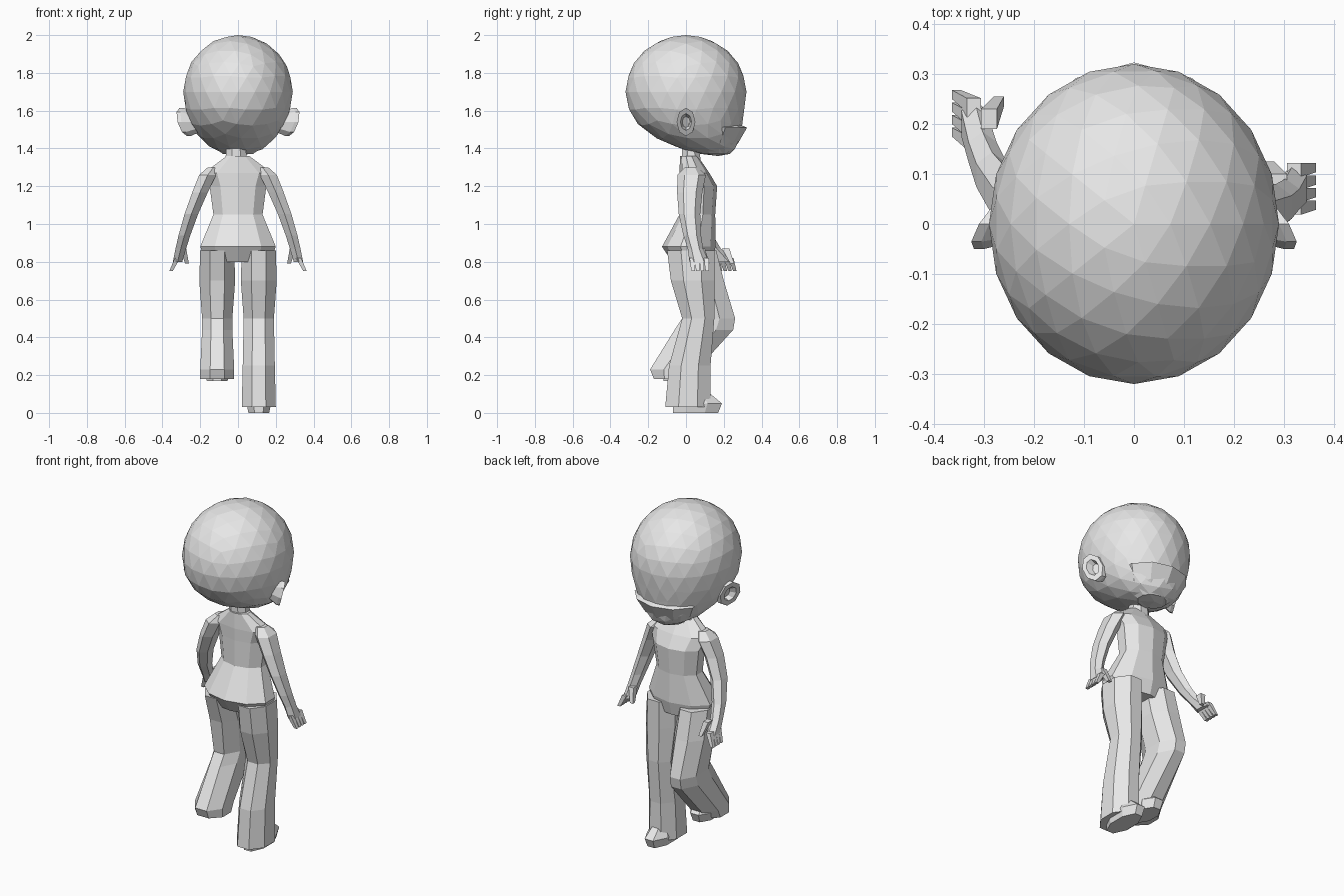
import bpy
import bmesh
from math import sin, cos, pi

cube = bpy.data.objects.get("Cube")
if cube:
    bpy.data.objects.remove(cube, do_unlink=True)

# One plain clay colour for the whole figure
clay_colour = (.8, .8, .8, 1)
clay = bpy.data.materials.new("plain_grey")
clay.use_nodes = True
clay.diffuse_color = clay_colour
clay.node_tree.nodes["Principled BSDF"].inputs["Base Color"].default_value = clay_colour


def finish(name, bm):
    """Turn a bmesh into a flat shaded object."""
    bmesh.ops.recalc_face_normals(bm, faces=bm.faces)
    mesh = bpy.data.meshes.new(name)
    bm.to_mesh(mesh)
    bm.free()
    mesh.materials.append(clay)
    obj = bpy.data.objects.new(name, mesh)
    bpy.context.collection.objects.link(obj)


def skin(name, rings_of_points):
    """Join neighbouring rings of points with faces and close both ends."""
    bm = bmesh.new()
    loops = [[bm.verts.new(point) for point in ring] for ring in rings_of_points]
    for low, high in zip(loops, loops[1:]):
        for i in range(len(low)):
            bm.faces.new((low[i - 1], low[i], high[i], high[i - 1]))
    bm.faces.new(loops[0])
    bm.faces.new(loops[-1])
    finish(name, bm)


def loft(name, slices, sides=8):
    """Each level slice is a centre followed by its half width and half depth."""
    rings = []
    for x, y, z, width, depth in slices:
        grow = 1 / cos(pi / sides)
        angles = [2 * pi * (i + .5) / sides for i in range(sides)]
        rings.append([(x + grow * width * cos(a), y + grow * depth * sin(a), z) for a in angles])
    skin(name, rings)


def upright(x, rows):
    """Slices above one x position, from height, half width, back and front."""
    return [(x, (back + front) / 2, z, width, (front - back) / 2)
            for z, width, back, front in rows]


# Large faceted head: a ball, longer below, whose underside slides forward to the chin
bm = bmesh.new()
bmesh.ops.create_icosphere(bm, subdivisions=3, radius=1)
for vert in bm.verts:
    x, y, z = vert.co
    chin = max(-z, 0) ** 3
    vert.co = (.29 * x, .32 * y + .17 * chin, 1.7 + z * (.3 if z > 0 else .34))
finish("head", bm)

# Jaw that steps out below the face
loft("jaw", upright(0, [
    (1.37, .08, .08, .22),
    (1.43, .15, 0, .27),
    (1.51, .19, 0, .315),
    (1.53, .17, 0, .27),
]), sides=10)


# Ears with a raised rim and a hollow centre
def ear(name, side):
    rings = []
    for size, height in ((.6, -.09), (1, -.02), (1, 0), (.6, 0), (.4, -.03)):
        ring = []
        for i in range(8):
            across = size * cos(i * pi / 4)
            up = size * sin(i * pi / 4)
            x = .29 + height - .03 * across + .02 * up
            ring.append((side * x, .05 * across, 1.54 + .075 * up))
        rings.append(ring)
    skin(name, rings)


# Arms run from shoulder to palm; the swing carries the hand forward
def arm(label, side, swing):
    def joint(t):
        x = side * (.16 + .16 * t + .015 * sin(pi * t))
        return x, .03 + swing * t * t - .02 * sin(pi * t), 1.26 - .46 * t

    shoulder = (side * .13, .03, 1.3, .03, .03)
    slices = [shoulder]
    for t in (0, .2, .45, .7, .85):
        slices.append((*joint(t), .045 - .02 * t, .065 - .035 * t))
    x, y, z = joint(1)
    slices.append((x, y, z, .025, .045))
    loft(label + "_arm", slices, sides=6)

    # Four fingers fan out below the palm, with a thumb in front
    for number in range(4):
        spread = (number - 1.5) * .025
        loft(f"{label}_finger_{number}", [
            (x, y + spread, z + .02, .014, .014),
            (x + side * .035, y + spread + swing / 8, z - .05, .009, .009),
        ], sides=4)
    loft(label + "_thumb", [
        (x - side * .03, y + .01, z + .07, .016, .02),
        (x - side * .05, y + .045, z - .01, .01, .01),
    ], sides=4)


for label, side, swing in (("left", 1, .04), ("right", -1, .17)):
    ear(label + "_ear", side)
    arm(label, side, swing)

# Neck and torso
loft("neck", upright(-.01, [(1.3, .06, -.02, .08), (1.42, .05, -.02, .07)]))
loft("torso", upright(0, [
    (.8, .17, -.07, .13),
    (.88, .2, -.12, .15),
    (1.05, .13, -.03, .15),
    (1.2, .15, -.03, .16),
    (1.27, .18, -.03, .12),
    (1.36, .06, -.03, .06),
]), sides=10)


# Shoes with a flat sole and a low rounded toe
def shoe(name, x, z, heel, toe):
    loft(name, upright(x, [
        (z, .055, heel, toe - .02),
        (z + .05, .065, heel, toe),
        (z + .1, .05, heel + .05, toe - .06),
    ]))


# Standing leg with a flared trouser hem
loft("standing_leg", upright(.11, [
    (.86, .09, -.1, .15),
    (.7, .095, -.08, .15),
    (.5, .08, -.02, .15),
    (.25, .085, -.09, .13),
    (.03, .09, -.11, .13),
]))
shoe("standing_shoe", .11, 0, -.07, .19)

# Lifted leg, bent at the knee with the calf swept back
loft("lifted_leg", upright(-.11, [
    (.86, .09, -.1, .16),
    (.7, .095, -.05, .2),
    (.5, .08, -.02, .26),
    (.44, .08, -.06, .25),
    (.23, .09, -.19, .06),
    (.18, .09, -.17, .02),
]))
shoe("lifted_shoe", -.11, .17, -.12, .08)
